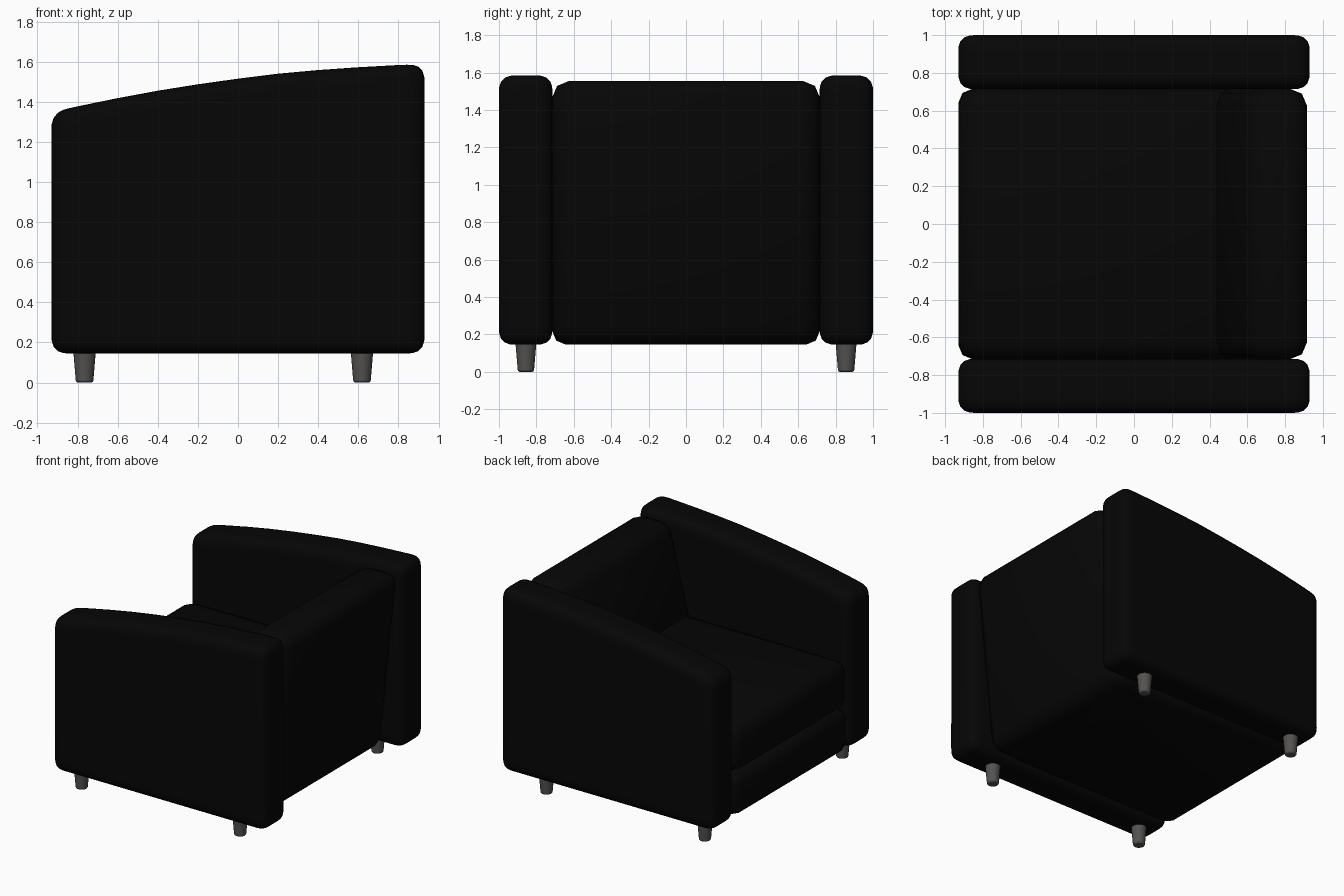
import bpy, bmesh, math

if "Cube" in bpy.data.objects:
    bpy.data.objects.remove(bpy.data.objects["Cube"])

def material(name, rgb):
    m = bpy.data.materials.new(name)
    m.diffuse_color = (*rgb, 1)
    m.use_nodes = True
    m.node_tree.nodes["Principled BSDF"].inputs["Base Color"].default_value = m.diffuse_color
    return m

BLACK = material("black upholstery", (0.0018, 0.0018, 0.0018))
GREY = material("dark grey legs", (0.09, 0.085, 0.082))

def finish(ob, mat, angle):
    ob.data.materials.append(mat)
    bpy.ops.object.select_all(action='DESELECT')
    ob.select_set(True)
    bpy.context.view_layer.objects.active = ob
    bpy.ops.object.shade_smooth_by_angle(angle=math.radians(angle))

def padded(name, profile, y0, y1, width, segments, shape=0.5):
    """Extrude an x-z profile from y0 to y1 and round its edges."""
    bm = bmesh.new()
    face = bm.faces.new([bm.verts.new((x, y0, z)) for x, z in profile])
    ext = bmesh.ops.extrude_face_region(bm, geom=[face])
    verts = [v for v in ext["geom"] if isinstance(v, bmesh.types.BMVert)]
    bmesh.ops.translate(bm, verts=verts, vec=(0, y1 - y0, 0))
    bmesh.ops.recalc_face_normals(bm, faces=bm.faces)
    sharp = [e for e in bm.edges if e.calc_face_angle(0) > math.radians(14)]
    bmesh.ops.bevel(bm, geom=sharp, offset=width, segments=segments,
                    profile=shape, affect='EDGES', clamp_overlap=True)
    mesh = bpy.data.meshes.new(name)
    bm.to_mesh(mesh)
    bm.free()
    ob = bpy.data.objects.new(name, mesh)
    bpy.context.collection.objects.link(ob)
    finish(ob, BLACK, 50)
    return ob

# Arms with a gently curved, sloping top
arm = [(-0.93, 0.145), (0.93, 0.145), (0.93, 1.588), (0.8, 1.583), (0.6, 1.572),
       (0.4, 1.558), (0.2, 1.54), (0, 1.515), (-0.2, 1.487), (-0.4, 1.455),
       (-0.6, 1.418), (-0.8, 1.377), (-0.93, 1.348)]
padded("left_arm", arm, 0.714, 1.0, 0.09, 5, 0.6)
padded("right_arm", arm, -1.0, -0.714, 0.09, 5, 0.6)

# Leaning back
padded("backrest", [(0.40, 0.145), (0.78, 0.145), (0.925, 1.555),
                    (0.61, 1.555), (0.41, 0.75)], -0.716, 0.716, 0.09, 2)

# Base and seat cushion
padded("seat_base", [(-0.93, 0.145), (0.6, 0.145), (0.6, 0.485), (-0.93, 0.485)],
       -0.716, 0.716, 0.075, 2)
padded("seat_cushion", [(-0.93, 0.485), (0.56, 0.485), (0.56, 0.87), (-0.93, 0.865)],
       -0.716, 0.716, 0.09, 2)

# Tapered legs with a softened foot
for side, y in (("left", 0.856), ("right", -0.856)):
    for end, x in (("front", -0.765), ("back", 0.618)):
        bpy.ops.mesh.primitive_cone_add(vertices=24, radius1=0.043, radius2=0.058,
                                        depth=0.18, location=(x, y, 0.09))
        leg = bpy.context.object
        leg.name = f"{end}_{side}_leg"
        bevel = leg.modifiers.new("soft foot", 'BEVEL')
        bevel.width = 0.01
        bevel.segments = 2
        finish(leg, GREY, 40)
